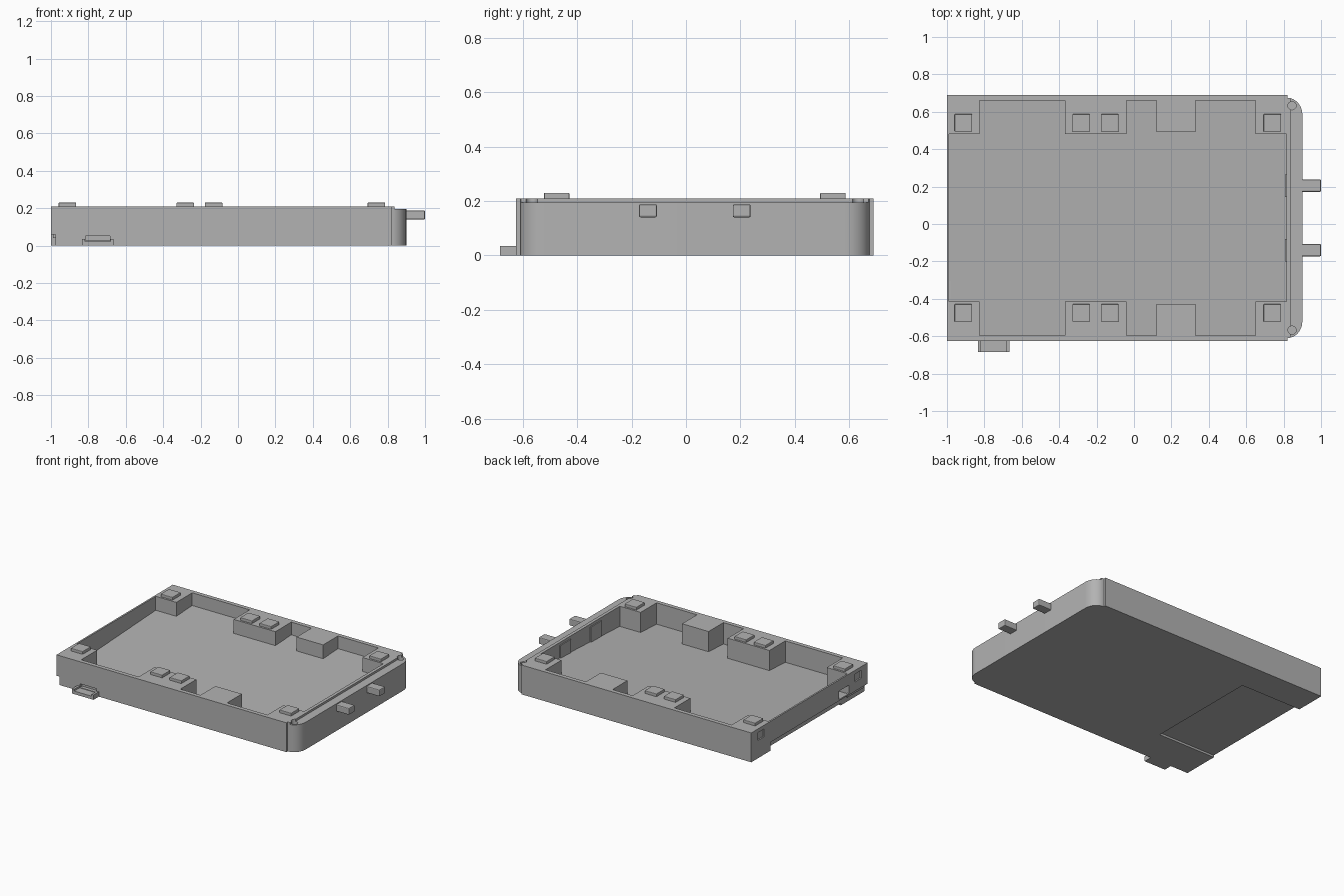
import bpy, bmesh, math

cube = bpy.data.objects.get("Cube")
if cube:
    bpy.data.objects.remove(cube, do_unlink=True)

grey = bpy.data.materials.new("plastic_grey")
grey.use_nodes = True
grey.diffuse_color = (0.45, 0.45, 0.45, 1)
grey.node_tree.nodes["Principled BSDF"].inputs["Base Color"].default_value = (0.45, 0.45, 0.45, 1)

MID_Y = 0.0325      # centre line of the tray
HEIGHT = 0.21


def finish(name, bm):
    bmesh.ops.recalc_face_normals(bm, faces=bm.faces)
    mesh = bpy.data.meshes.new(name)
    bm.to_mesh(mesh)
    bm.free()
    mesh.materials.append(grey)
    obj = bpy.data.objects.new(name, mesh)
    bpy.context.collection.objects.link(obj)
    return obj


def prism(name, points, low, high, axis="z"):
    """Extrude a closed profile along z, or a (y, z) profile along x."""
    def place(p, h):
        return (p[0], p[1], h) if axis == "z" else (h, p[0], p[1])
    bm = bmesh.new()
    face = bm.faces.new([bm.verts.new(place(p, low)) for p in points])
    out = bmesh.ops.extrude_face_region(bm, geom=[face])
    top = [g for g in out["geom"] if isinstance(g, bmesh.types.BMVert)]
    shift = (0, 0, high - low) if axis == "z" else (high - low, 0, 0)
    bmesh.ops.translate(bm, verts=top, vec=shift)
    return finish(name, bm)


def box(name, x, y, z, bevel=0):
    bm = bmesh.new()
    bmesh.ops.create_cube(bm, size=1)
    for v in bm.verts:
        v.co = [r[0] if c < 0 else r[1] for c, r in zip(v.co, (x, y, z))]
    if bevel:
        bmesh.ops.bevel(bm, geom=bm.edges[:], offset=bevel, segments=2,
                        profile=0.5, affect="EDGES")
    return finish(name, bm)


def cut(target, cutter):
    cutter.hide_render = True
    mod = target.modifiers.new("cut", "BOOLEAN")
    mod.operation = "DIFFERENCE"
    mod.solver = "EXACT"
    mod.object = cutter
    bpy.context.view_layer.objects.active = target
    bpy.ops.object.modifier_apply(modifier=mod.name)
    bpy.data.objects.remove(cutter, do_unlink=True)


# Tray outline: square at the left end, rounded and set in at the right end
half = [(-1, 0.6575), (0.82, 0.6575), (0.82, 0.642)]
for i in range(1, 13):
    a = math.radians(90 * i / 12)
    half.append((0.82 + 0.08 * math.sin(a), 0.552 + 0.09 * math.cos(a)))
outline = [(x, MID_Y + y) for x, y in half]
outline += [(x, MID_Y - y) for x, y in reversed(half)]
tray = prism("tray", outline, 0, HEIGHT)

# Open cavity with a floor that rises gently towards the back
cut(tray, prism("cavity", [(-0.595, 0.057), (0.66, 0.119), (0.66, 0.3), (-0.595, 0.3)],
                -0.988, 0.815, "x"))
# Lower rim at the right end, and the underside recess with its end notch
cut(tray, box("rim_step", (0.838, 1.1), (-1, 1), (0.195, 0.4)))
cut(tray, box("cover_recess", (-1.1, -0.52), (-0.36, 0.47), (-0.1, 0.015)))
cut(tray, box("end_notch", (-1.1, -0.975), (-0.8, 0.47), (-0.1, 0.06)))
# Openings in the left wall
for y, z, w, h in [(0.58, 0.155, 0.035, 0.028), (-0.52, 0.155, 0.035, 0.028),
                   (-0.36, 0.1, 0.055, 0.03)]:
    cut(tray, box("opening", (-1.1, -0.98), (y - w, y + w), (z - h, z + h)))
# Socket slot in the front wall
cut(tray, box("socket_slot", (-0.815, -0.685), (-0.8, -0.6), (0.026, 0.052)))
# Small curved clip pockets in the rounded corners
for side in (-1, 1):
    y = MID_Y + side * 0.6
    ring = [(0.845 + 0.022 * math.cos(math.tau * k / 16),
             y + 0.022 * math.sin(math.tau * k / 16)) for k in range(16)]
    cut(tray, prism("clip_pocket", ring, 0.11, 0.4))

bpy.ops.object.select_all(action="DESELECT")
tray.select_set(True)
bpy.context.view_layer.objects.active = tray
bpy.ops.object.shade_smooth_by_angle(angle=math.radians(25))

# Support blocks along both long walls
blocks = {"left_corner": (-0.99, -0.825, 0.48), "middle": (-0.37, -0.04, 0.48),
          "plain": (0.12, 0.33, 0.492), "right_corner": (0.65, 0.817, 0.48)}
pads = {"left": -0.912, "middle_left": -0.282, "middle_right": -0.13, "right": 0.74}
for side, label in ((-1, "front"), (1, "back")):
    for name, (x0, x1, inner) in blocks.items():
        ys = sorted(MID_Y + side * (v - MID_Y) for v in (inner, 0.662))
        box(f"{label}_{name}_block", (x0, x1), ys, (0.04, HEIGHT))
    # Square pads on top of the blocks
    for name, x in pads.items():
        y = MID_Y + side * 0.508
        box(f"{label}_{name}_pad", (x - 0.047, x + 0.047), (y - 0.047, y + 0.047),
            (HEIGHT - 0.01, 0.23), 0.004)

# Pegs on the right end, each with a shallow boss inside the wall
for name, y in (("front", -0.14), ("back", 0.205)):
    box(f"{name}_peg", (0.88, 1.0), (y - 0.033, y + 0.033), (0.14, 0.188), 0.006)
    box(f"{name}_peg_boss", (0.808, 0.83), (y - 0.06, y + 0.06), (0.08, 0.19))

# Socket surround: a tapered shelf and a thin shell round the slot
prism("socket_shelf", [(-0.835, -0.62), (-0.835, -0.685), (-0.665, -0.685), (-0.665, -0.62)],
      0, 0.022)
for name, x in (("left", -0.835), ("right", -0.682)):
    box(f"socket_{name}_cheek", (x, x + 0.017), (-0.685, -0.62), (0.015, 0.035))
